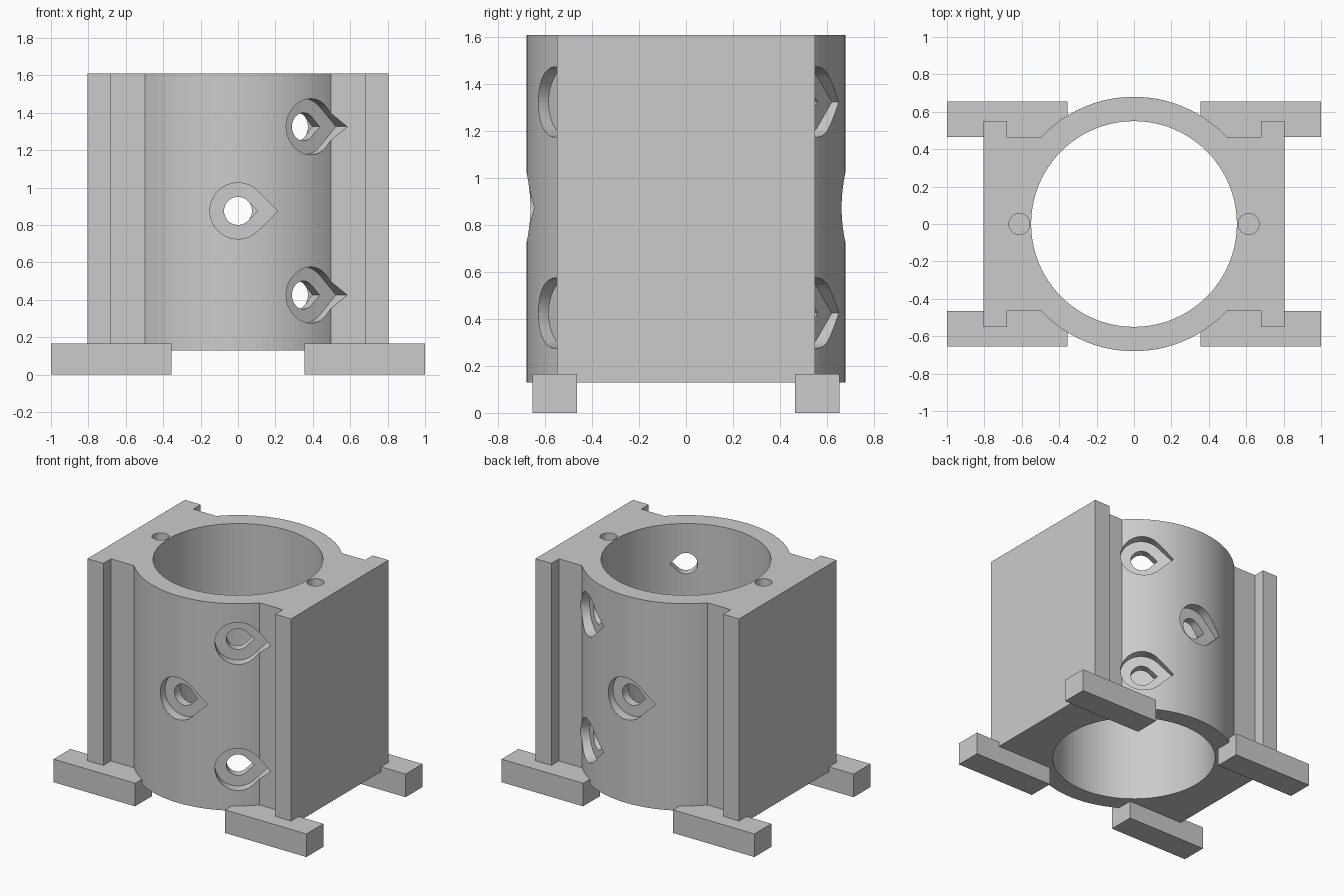
import bpy, bmesh
from math import radians, sin, cos, asin, pi, sqrt
from mathutils import Matrix

cube = bpy.data.objects.get("Cube")
if cube:
    bpy.data.objects.remove(cube, do_unlink=True)

grey = bpy.data.materials.new("plain grey")
grey.use_nodes = True
colour = (0.6, 0.6, 0.6, 1)
grey.diffuse_color = colour
grey.node_tree.nodes["Principled BSDF"].inputs["Base Color"].default_value = colour

BOTTOM, TOP = 0.13, 1.61
OUTER, BORE = 0.68, 0.55
RECESS = 0.465


def arc(radius, start, end, steps, cx=0):
    angles = [start + (end - start) * i / steps for i in range(steps + 1)]
    return [(cx + radius * cos(a), radius * sin(a)) for a in angles]


def circle(radius, steps, cx=0):
    return arc(radius, 0, 2 * pi, steps, cx)[:-1]


def teardrop(radius):
    return arc(radius, pi / 4, 7 * pi / 4, 36) + [(radius * sqrt(2), 0)]


def prism(name, outline, low, high, matrix=Matrix()):
    """Extrude a closed outline along local z."""
    bm = bmesh.new()
    base = bm.faces.new([bm.verts.new((x, y, low)) for x, y in outline])
    made = bmesh.ops.extrude_face_region(bm, geom=[base])["geom"]
    verts = [v for v in made if isinstance(v, bmesh.types.BMVert)]
    bmesh.ops.translate(bm, verts=verts, vec=(0, 0, high - low))
    bmesh.ops.recalc_face_normals(bm, faces=bm.faces)
    bm.transform(matrix)
    mesh = bpy.data.meshes.new(name)
    bm.to_mesh(mesh)
    bm.free()
    mesh.materials.append(grey)
    obj = bpy.data.objects.new(name, mesh)
    bpy.context.collection.objects.link(obj)
    return obj


def cut(target, cutter):
    cutter.hide_render = True
    mod = target.modifiers.new("cut", "BOOLEAN")
    mod.operation, mod.solver, mod.object = "DIFFERENCE", "EXACT", cutter
    bpy.context.view_layer.objects.active = target
    bpy.ops.object.modifier_apply(modifier=mod.name)
    bpy.data.objects.remove(cutter, do_unlink=True)


# Body: round barrel merged with a side block that has lipped recesses
meet = asin(RECESS / OUTER)
lip = [(0.805, 0.55), (0.68, 0.55), (0.68, RECESS)]
half = lip + arc(OUTER, meet, pi - meet, 36) + [(-x, y) for x, y in reversed(lip)]
body = prism("barrel_housing", half + [(-x, -y) for x, y in half], BOTTOM, TOP)

# Main bore and blind pin holes in the top
cut(body, prism("bore_cutter", circle(BORE, 96), -1, 3))
for side in (-1, 1):
    cut(body, prism("pin_cutter", circle(0.056, 32, side * 0.613), TOP - 0.1, 2))

# Radial teardrop holes with counterbores
holes = [(0, 0.875), (180, 0.875)]
holes += [(turn, z) for turn in (35, 145) for z in (0.425, 1.325)]
for turn, z in holes:
    place = (Matrix.Translation((0, 0, z)) @ Matrix.Rotation(radians(turn), 4, "Z")
             @ Matrix.Rotation(pi / 2, 4, "X"))
    cut(body, prism("counterbore_cutter", teardrop(0.15), 0.61, 0.9, place))
    cut(body, prism("hole_cutter", teardrop(0.075), 0.45, 0.7, place))

# Four feet
for sx, side in ((1, "left"), (-1, "right")):
    for sy, end in ((-1, "front"), (1, "back")):
        foot = [(sx * x, sy * y) for x, y in
                ((0.355, RECESS), (1, RECESS), (1, 0.655), (0.355, 0.655))]
        prism(f"{end}_{side}_foot", foot, 0, 0.165)
